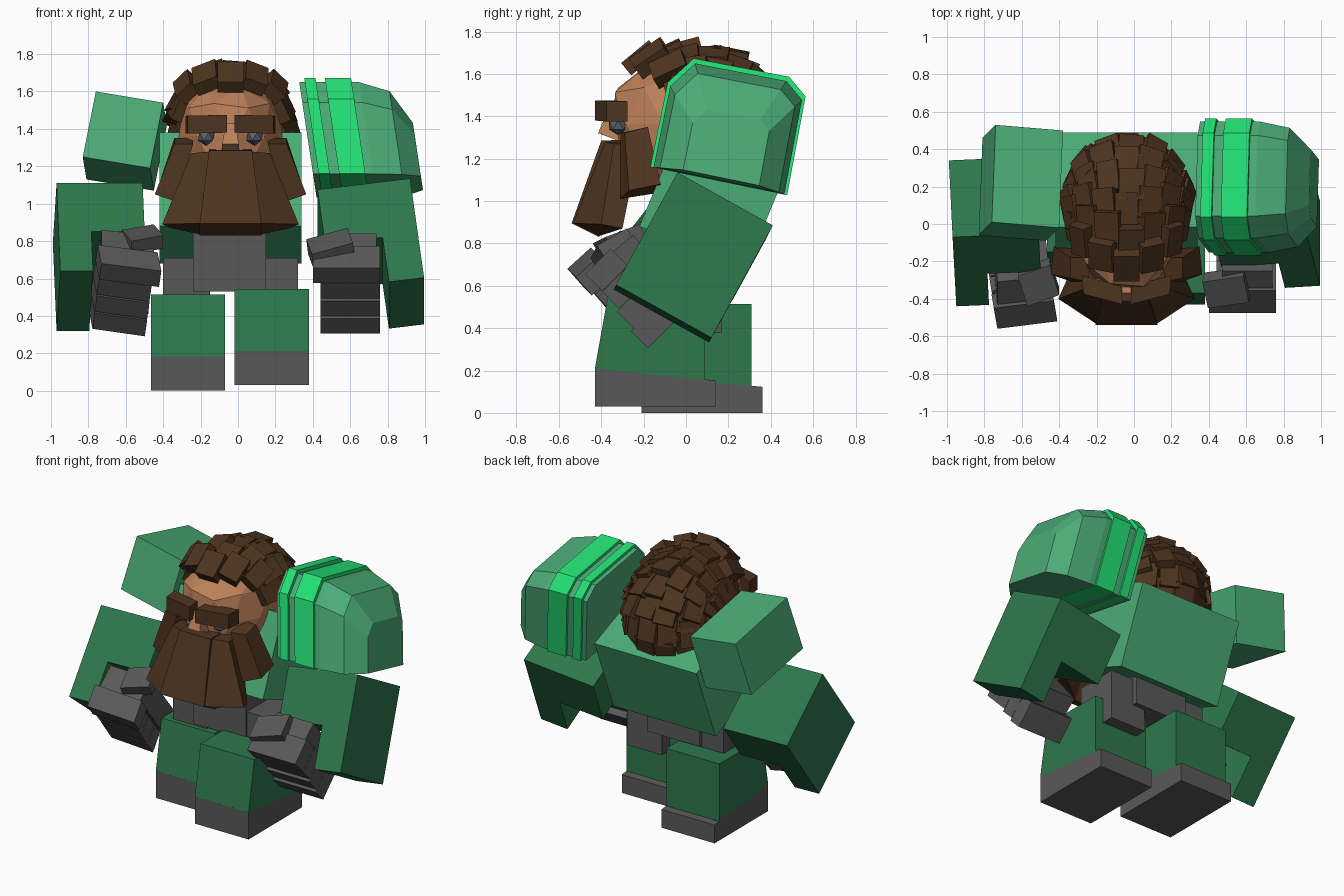
import bpy, bmesh, math, random
from mathutils import Vector, Matrix

if "Cube" in bpy.data.objects:
    bpy.data.objects.remove(bpy.data.objects["Cube"])

random.seed(4)
CX = -0.04  # middle of the body


def material(name, hex_code):
    rgb = [int(hex_code[i:i + 2], 16) / 255 for i in (0, 2, 4)]
    lin = [c / 12.92 if c < 0.04045 else ((c + 0.055) / 1.055) ** 2.4 for c in rgb]
    m = bpy.data.materials.new(name)
    m.diffuse_color = (*lin, 1)
    m.use_nodes = True
    m.node_tree.nodes["Principled BSDF"].inputs["Base Color"].default_value = m.diffuse_color
    return m


LIGHT = material("light green", "4BAC76")
DARK = material("dark green", "2D774B")
BRIGHT = material("bright green", "23E074")
BROWN = material("brown hair", "4E341F")
SKIN = material("skin", "BD8159")
GREY = material("grey leather", "595959")
EYE = material("eye grey", "5C636B")


def finish(name, bm, mat):
    bmesh.ops.recalc_face_normals(bm, faces=bm.faces)
    me = bpy.data.meshes.new(name)
    bm.to_mesh(me)
    bm.free()
    me.materials.append(mat)
    ob = bpy.data.objects.new(name, me)
    bpy.context.collection.objects.link(ob)
    return ob


def loft(name, rings, mat):
    """Solid skinned through closed rings with equal point counts."""
    bm = bmesh.new()
    vs = [[bm.verts.new(p) for p in r] for r in rings]
    n = len(vs[0])
    for a, b in zip(vs, vs[1:]):
        for i in range(n):
            j = (i + 1) % n
            bm.faces.new((a[i], a[j], b[j], b[i]))
    bm.faces.new(vs[0])
    bm.faces.new(vs[-1])
    return finish(name, bm, mat)


def box(name, corner, right, back, up, mat):
    """Box from its front bottom left corner and three edge vectors."""
    c, r, d, u = map(Vector, (corner, right, back, up))
    return loft(name, [[c, c + r, c + r + d, c + d],
                       [c + u, c + u + r, c + u + r + d, c + u + d]], mat)


def block(name, x0, x1, y0, y1, z0, z1, mat):
    return box(name, (x0, y0, z0), (x1 - x0, 0, 0), (0, y1 - y0, 0), (0, 0, z1 - z0), mat)


def extrude_x(name, profile, x0, x1, mat):
    return loft(name, [[(x, y, z) for y, z in profile] for x in (x0, x1)], mat)


def flip(p):
    return (2 * CX - p[0], p[1], p[2])


# Torso leaning back, and the bare shoulder
box("torso", (-0.42, -0.22, 0.88), (0.76, 0, 0), (0, 0.505, -0.2), (0, 0.205, 0.5), LIGHT)
box("left_shoulder", (-0.83, -0.06, 1.25), (0.36, -0.03, -0.06), (0.02, 0.52, -0.12),
    (0.07, 0.07, 0.35), LIGHT)


# Arms: sleeve with a notch cut from the inner bottom corner
def arm(name, corner, right, back, up, outer_left):
    c, r, d, u = map(Vector, (corner, right, back, up))
    outline = [(0, 0), (0.38, 0), (0.38, 0.45), (1, 0.45), (1, 1), (0, 1)]
    if not outer_left:
        outline = [(1 - a, b) for a, b in outline]
    front = [c + r * a + u * b for a, b in outline]
    loft(name, [front, [p + d for p in front]], DARK)


arm("left_arm", (-0.95, -0.44, 0.64), (0.46, 0.02, 0), (-0.02, 0.41, -0.32),
    (-0.02, 0.37, 0.47), True)
arm("right_arm", (0.50, -0.36, 0.545), (0.495, 0.03, 0.06), (0, 0.45, -0.25),
    (-0.075, 0.29, 0.53), False)

# Hands: a large first finger, slimmer ones stepped below it, palm and thumb
for i in range(4):
    w, inset = (0.36, 0) if i == 0 else (0.32, 0.012)
    box(f"right_finger_{i}", (0.76 - w, -0.475 + 0.068 * i + inset, 0.655 - 0.094 * i + inset),
        (w, 0, 0), (0, 0.08, -0.08), (0, 0.12, 0.12), GREY)
    box(f"left_finger_{i}",
        (-0.73 - 0.012 * i, -0.56 + 0.08 * i + inset, 0.68 - 0.092 * i + inset),
        (w - 0.04, 0.04, -0.04), (-0.012, 0.075, -0.085), (-0.02, 0.11, 0.1), GREY)
box("right_palm", (0.47, -0.37, 0.74), (0.27, 0, 0), (0, 0.25, -0.31), (0, 0.12, 0.1), GREY)
box("left_palm", (-0.73, -0.43, 0.76), (0.28, 0.03, -0.03), (-0.03, 0.28, -0.32),
    (0, 0.12, 0.1), GREY)
box("right_thumb", (0.405, -0.40, 0.65), (0.22, 0.03, 0.06), (-0.03, 0.14, 0.08),
    (-0.01, -0.05, 0.08), GREY)
box("left_thumb", (-0.57, -0.40, 0.73), (0.17, 0.06, 0.03), (-0.05, 0.16, 0.06),
    (0, -0.04, 0.07), GREY)

# Hips and loin guard
block("loin_guard", -0.24, 0.15, -0.13, 0.20, 0.53, 0.92, GREY)
block("left_hip", -0.40, -0.15, -0.12, 0.17, 0.38, 0.71, GREY)
block("right_hip", 0.06, 0.32, -0.12, 0.17, 0.38, 0.71, GREY)

# Legs and sloped boots, right one striding ahead
for side, x0, x1, dy, dz in (("right", -0.02, 0.38, 0, 0), ("left", -0.465, -0.07, 0.22, -0.03)):
    leg = [(-0.43, 0.21), (0.09, 0.155), (0.09, 0.545), (-0.37, 0.545)]
    boot = [(-0.43, 0.03), (0.14, 0.03), (0.14, 0.153), (-0.43, 0.212)]
    extrude_x(side + "_leg", [(y + dy, z + dz) for y, z in leg], x0, x1, DARK)
    extrude_x(side + "_boot", [(y + dy, z + dz) for y, z in boot], x0, x1, GREY)

# Shoulder guard: chamfered arch lofted outward, with two bright bands
ARCH = [(-0.16, 1.16), (-0.08, 1.55), (0.04, 1.66), (0.48, 1.575), (0.555, 1.485), (0.47, 1.03)]


def arch_ring(x, s):
    pts = [(0.18 + (y - 0.18) * s, 1.13 + (z - 1.13) * s) for y, z in ARCH]
    return [(x - 0.15 * (z - 1.1), y, z) for y, z in pts]


loft("shoulder_guard", [arch_ring(x, s) for x, s in
                        ((0.41, 0.98), (0.73, 0.98), (0.885, 0.89), (0.985, 0.57))], LIGHT)
for i, (x0, x1) in enumerate(((0.44, 0.50), (0.55, 0.69))):
    loft(f"guard_band_{i}", [arch_ring(x0, 1.025), arch_ring(x1, 1.025)], BRIGHT)

# Head: faceted ball with a fuller brow and narrower jaw
bm = bmesh.new()
bmesh.ops.create_icosphere(bm, subdivisions=2, radius=1)
for v in bm.verts:
    x, y, z = (math.copysign(abs(c) ** 0.88, c) for c in v.co)
    if y < 0 and z > 0.2:
        y *= 1.12
    v.co = (CX + 0.29 * x, 0.03 + 0.375 * y, 1.36 + 0.31 * z)
finish("head", bm, SKIN)
loft("nose", [[(CX - 0.025, -0.37, 1.43), (CX + 0.025, -0.37, 1.43),
               (CX + 0.025, -0.28, 1.43), (CX - 0.025, -0.28, 1.43)],
              [(CX - 0.045, -0.415, 1.32), (CX + 0.045, -0.415, 1.32),
               (CX + 0.045, -0.28, 1.27), (CX - 0.045, -0.28, 1.27)]], SKIN)

# Eyes, brows and side beard, mirrored
for side, s in (("left", -1), ("right", 1)):
    bm = bmesh.new()
    bmesh.ops.create_icosphere(bm, subdivisions=1, radius=0.05,
                               matrix=Matrix.Translation((CX + 0.13 * s, -0.32, 1.36)))
    finish(side + "_eye", bm, EYE)
    box(side + "_brow", (CX + 0.02 * s, -0.43, 1.38), (0.21 * s, 0.055, -0.005),
        (0.01 * s, 0.10, 0), (0, 0, 0.095), BROWN)
    pieces = {
        "beard_flank": [[(0.06, -0.39, 1.28), (0.17, -0.34, 1.27), (0.17, -0.22, 1.27), (0.06, -0.27, 1.28)],
                        [(0.12, -0.535, 0.895), (0.325, -0.40, 0.89), (0.28, -0.30, 0.87), (0.12, -0.41, 0.835)]],
        "beard_cheek": [[(0.16, -0.31, 1.32), (0.26, -0.29, 1.32), (0.26, -0.18, 1.35), (0.16, -0.18, 1.35)],
                        [(0.25, -0.31, 1.01), (0.365, -0.27, 1.05), (0.35, -0.12, 1.08), (0.25, -0.12, 1.04)]],
    }
    for name, rings in pieces.items():
        if s < 0:
            rings = [[flip(p) for p in r] for r in rings]
        loft(f"{side}_{name}", rings, BROWN)

# Middle of the beard
loft("beard_middle", [[(-0.155, -0.40, 1.285), (0.075, -0.40, 1.285), (0.075, -0.27, 1.29), (-0.155, -0.27, 1.29)],
                      [(-0.205, -0.54, 0.895), (0.125, -0.54, 0.895), (0.125, -0.41, 0.83), (-0.205, -0.41, 0.83)]],
     BROWN)

# Hair: staggered blocks shingled over the top and back of the head
for row in range(8):
    for col in range(-3, 4):
        a = math.radians(21 * (col + (0.2 if row % 2 else 0)))
        b = math.radians(54 + 9 * abs(col) + (21 - 1.3 * abs(col)) * row + random.uniform(-3, 3))
        n = Vector((math.sin(a), -math.cos(a) * math.cos(b), math.cos(a) * math.sin(b)))
        pos = Vector((CX + 0.305 * n.x, 0.03 + 0.40 * n.y, 1.36 + 0.335 * n.z))
        normal = Vector((n.x / 0.3, n.y / 0.4, n.z / 0.33)).normalized()
        pos += normal * (0.045 if row == 0 and abs(col) < 3 else random.uniform(0, 0.025))
        along = Vector((0, math.sin(b), math.cos(b)))
        along = (along - normal * along.dot(normal)).normalized()
        # tail ends lift off the head
        along = (along + normal * 0.18).normalized()
        across = along.cross(normal).normalized()
        up = across.cross(along).normalized()
        w = 0.135 - 0.006 * abs(col) + random.uniform(-0.015, 0.01)
        size_l, size_t = 0.17, 0.075
        corner = pos - across * w / 2 - along * size_l / 2 - up * size_t / 2
        box(f"hair_{row}_{col + 3}", corner, across * w, along * size_l, up * size_t, BROWN)
